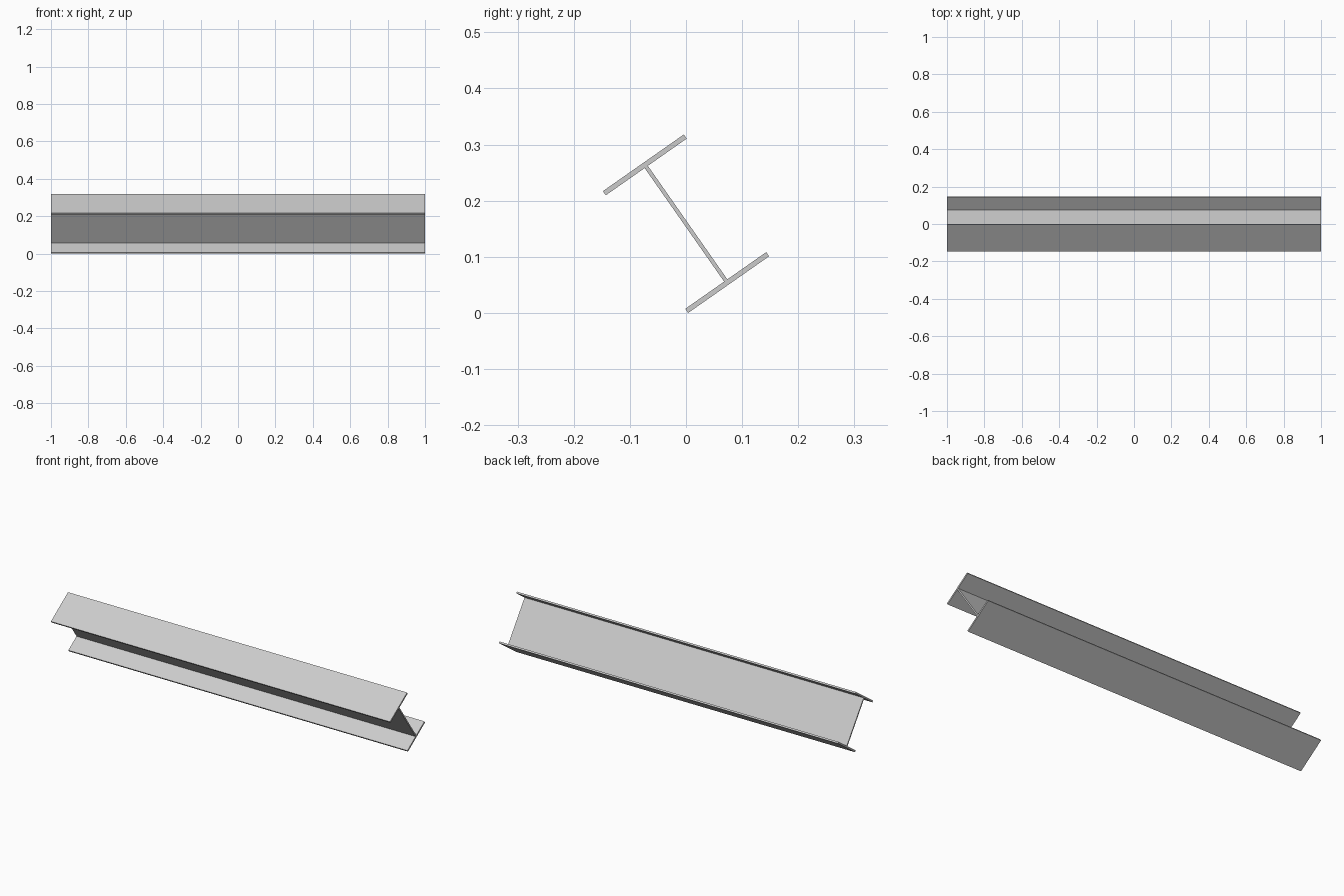
import bpy, bmesh
from math import radians
from mathutils import Matrix

if "Cube" in bpy.data.objects:
    bpy.data.objects.remove(bpy.data.objects["Cube"])

L, B, H = 1.0, 0.088, 0.1325      # half length, half flange width, half depth
TF, TW = 0.009, 0.0035            # flange thickness, half web thickness

# One quarter of the I-section, mirrored into a closed outline
right = [(B, -H), (B, -H + TF), (TW, -H + TF), (TW, H - TF), (B, H - TF), (B, H)]
outline = right + [(-y, z) for y, z in reversed(right)]

# Extrude along x, then tilt the section and raise it to the ground
bm = bmesh.new()
face = bm.faces.new([bm.verts.new((-L, y, z)) for y, z in outline])
ext = bmesh.ops.extrude_face_region(bm, geom=[face])
verts = [g for g in ext["geom"] if isinstance(g, bmesh.types.BMVert)]
bmesh.ops.translate(bm, verts=verts, vec=(2 * L, 0, 0))
bmesh.ops.recalc_face_normals(bm, faces=bm.faces)
bm.transform(Matrix.Rotation(radians(35), 4, 'X'))
low = min(v.co.z for v in bm.verts)
bmesh.ops.translate(bm, verts=bm.verts, vec=(0, 0, -low))

mesh = bpy.data.meshes.new("steel_beam")
bm.to_mesh(mesh)
bm.free()
bpy.context.collection.objects.link(bpy.data.objects.new("steel_beam", mesh))
